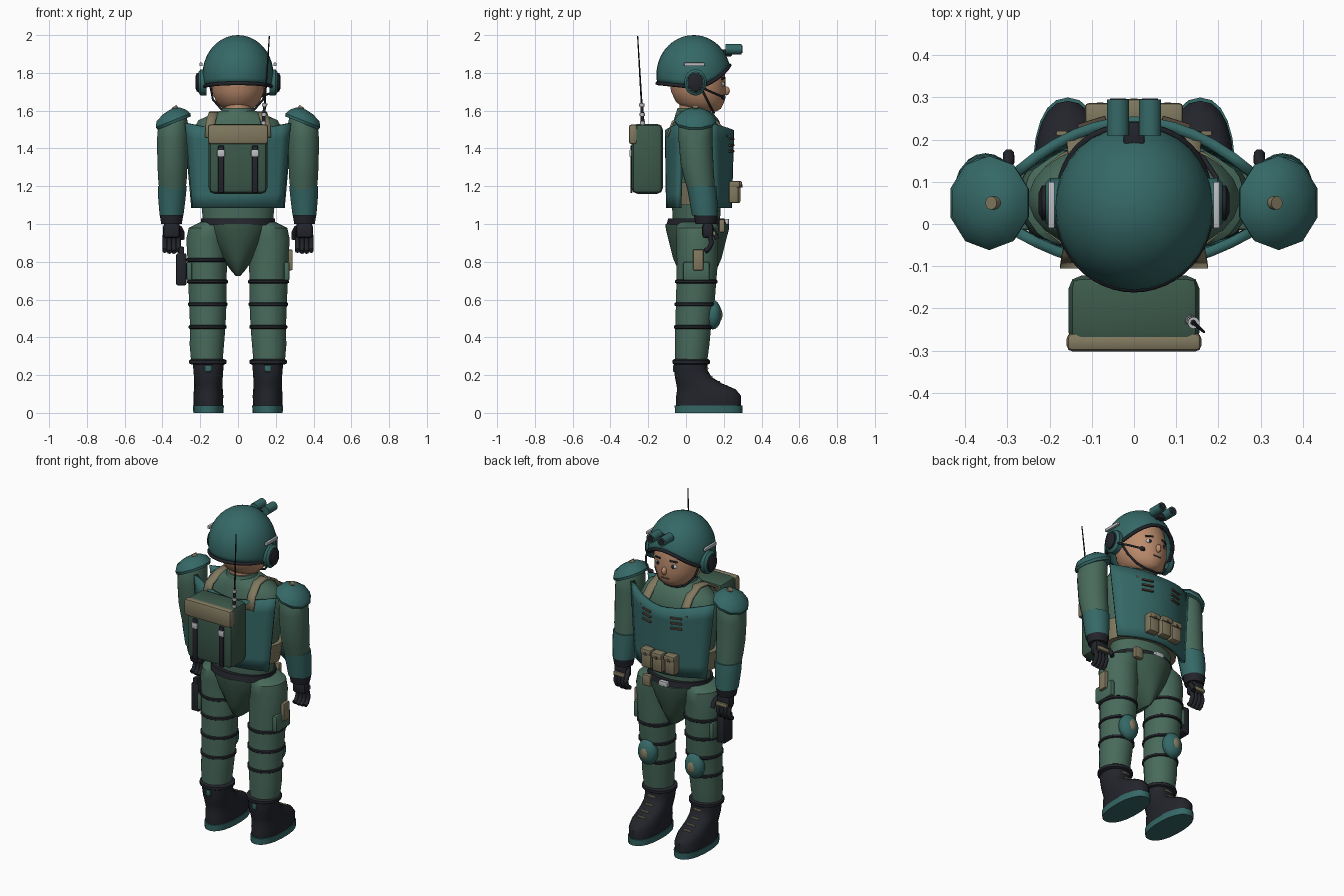
import bpy, bmesh, math
from mathutils import Matrix, Vector, Euler

def mat(name, c):
    m = bpy.data.materials.new(name)
    m.diffuse_color = (*c, 1)
    return m

TEAL = mat("teal", (0.035, 0.14, 0.135)); GREEN = mat("green", (0.065, 0.145, 0.105))
DARK = mat("dark_green", (0.045, 0.1, 0.07)); TAN = mat("tan", (0.22, 0.19, 0.115))
BLACK = mat("black", (0.016, 0.018, 0.024)); SKIN = mat("skin", (0.5, 0.26, 0.15))
SILVER = mat("silver", (0.5, 0.52, 0.54)); WHITE = mat("white", (0.8, 0.8, 0.78))
BROWN = mat("brown", (0.09, 0.065, 0.045))

def finish(name, bm, m):
    bmesh.ops.recalc_face_normals(bm, faces=bm.faces)
    me = bpy.data.meshes.new(name)
    bm.to_mesh(me); bm.free()
    me.materials.append(m)
    ob = bpy.data.objects.new(name, me)
    bpy.context.collection.objects.link(ob)
    return ob

def skin_rings(bm, rings, cap=True):
    n = len(rings[0])
    for a, b in zip(rings, rings[1:]):
        for i in range(n):
            bm.faces.new((a[i], a[(i + 1) % n], b[(i + 1) % n], b[i]))
    if cap:
        bm.faces.new(rings[0]); bm.faces.new(rings[-1])

def loft(name, m, rings, n=20, e=2.0, loc=(0, 0, 0), rot=(0, 0, 0)):
    """Stack of superellipse rings (cx, cy, z, rx, ry)."""
    bm = bmesh.new()
    f = lambda v: math.copysign(abs(v) ** (2 / e), v)
    angs = [2 * math.pi * (i + 0.5) / n for i in range(n)]
    skin_rings(bm, [[bm.verts.new((cx + rx * f(math.cos(a)), cy + ry * f(math.sin(a)), z)) for a in angs]
                    for cx, cy, z, rx, ry in rings])
    bm.transform(Matrix.Translation(loc) @ Euler(rot).to_matrix().to_4x4())
    return finish(name, bm, m)

def box(name, m, c, size, bev=0.008, rot=(0, 0, 0)):
    bm = bmesh.new()
    bmesh.ops.create_cube(bm, size=1, matrix=Matrix.Diagonal((*size, 1)))
    if bev:
        bmesh.ops.bevel(bm, geom=bm.edges[:], offset=bev, segments=2, affect='EDGES', profile=0.5)
    bm.transform(Matrix.Translation(c) @ Euler(rot).to_matrix().to_4x4())
    return finish(name, bm, m)

def ball(name, m, c, r, u=20, v=12):
    bm = bmesh.new()
    bmesh.ops.create_uvsphere(bm, u_segments=u, v_segments=v, radius=1,
                              matrix=Matrix.Translation(c) @ Matrix.Diagonal((*r, 1)))
    return finish(name, bm, m)

def rod(name, m, p, q, r1, r2=None, n=14):
    p, q = Vector(p), Vector(q)
    bm = bmesh.new()
    bmesh.ops.create_cone(bm, cap_ends=True, segments=n, radius1=r1, radius2=r1 if r2 is None else r2,
                          depth=(q - p).length)
    bm.transform(Matrix.Translation((p + q) / 2) @ (q - p).to_track_quat('Z', 'Y').to_matrix().to_4x4())
    return finish(name, bm, m)

def tube(name, m, pts, r, cyclic=False):
    cu = bpy.data.curves.new(name, 'CURVE')
    cu.dimensions = '3D'; cu.bevel_depth = r; cu.bevel_resolution = 2; cu.use_fill_caps = True
    sp = cu.splines.new('POLY')
    sp.points.add(len(pts) - 1)
    for a, p in zip(sp.points, pts):
        a.co = (*p, 1)
    sp.use_cyclic_u = cyclic
    cu.materials.append(m)
    ob = bpy.data.objects.new(name, cu)
    bpy.context.collection.objects.link(ob)

def solid(ob, t, off=0):
    md = ob.modifiers.new("thickness", 'SOLIDIFY')
    md.thickness = t; md.offset = off

def sheet(name, m, rows, t):
    bm = bmesh.new()
    vs = [[bm.verts.new(p) for p in r] for r in rows]
    for a, b in zip(vs, vs[1:]):
        for i in range(len(a) - 1):
            bm.faces.new((a[i], a[i + 1], b[i + 1], b[i]))
    solid(finish(name, bm, m), t)

def ribbon(name, m, pts, w, t=0.012):
    sheet(name, m, [[(x - w / 2, y, z), (x + w / 2, y, z)] for x, y, z in pts], t)

# Torso, collar, neck, waist
loft("torso", GREEN, [(0, .055, 1.0, .185, .125), (0, .055, 1.1, .195, .13), (0, .06, 1.3, .235, .145),
     (0, .06, 1.48, .25, .14), (0, .055, 1.55, .21, .12), (0, .045, 1.585, .13, .1), (0, .04, 1.6, .09, .085)], 28)
loft("collar", GREEN, [(0, .04, 1.56, .105, .1), (0, .04, 1.6, .09, .09), (0, .04, 1.615, .085, .085)])
loft("neck", SKIN, [(0, .04, 1.58, .07, .075), (0, .04, 1.68, .07, .075)])
loft("cummerbund", TAN, [(0, .06, 1.1, .225, .14), (0, .06, 1.22, .245, .15)], 28)
loft("belt", BLACK, [(0, .055, .995, .197, .16), (0, .055, 1.03, .197, .15)], 28)
box("belt_buckle", SILVER, (0, .215, 1.01), (.06, .025, .035), .005)
box("belt_pouch", TAN, (.13, .19, .99), (.055, .03, .07))
loft("pelvis", DARK, [(0, .06, .725, .012, .07), (0, .06, .75, .035, .1), (0, .06, .82, .085, .13), (0, .06, .9, .135, .15),
     (0, .06, .97, .165, .168), (0, .06, 1.0, .17, .17)], 24)

# Curved chest and back plates
for name, y0, k, w in (("chest_plate", .243, -1.55, .28), ("back_plate", -.1, 1.05, .275)):
    rows = []
    for j in range(7):
        t = j / 6
        hw = w * (.86 + .14 * t)
        rows.append([(hw * u / 6, y0 + k * (hw * u / 6) ** 2 - (.012 if k < 0 else -.006) * (1 - t),
                      1.085 + t * (.41 + .04 * abs(u / 6) ** 1.5)) for u in range(-6, 7)])
    sheet(name, TEAL, rows, .024)
for s in (-1, 1):
    ribbon("shoulder_strap", TAN, [(s * .15, -.1, 1.46), (s * .145, -.07, 1.54), (s * .13, .0, 1.585),
           (s * .125, .07, 1.59), (s * .13, .15, 1.555), (s * .135, .2, 1.5), (s * .135, .215, 1.46)], .05)
    for i in range(3):
        box("chest_vent", BROWN, (s * .1, .24, 1.385 + i * .032), (.07, .014, .011), .003, (0, 0, -s * .3))
for x in (-.08, 0, .08):
    box("ammo_pouch", TAN, (x, .262 - abs(x) * .12, 1.165), (.068, .052, .11), .01)
    box("ammo_pouch_flap", TAN, (x, .267 - abs(x) * .12, 1.21), (.072, .058, .035), .008)
    box("pouch_snap", BROWN, (x, .294 - abs(x) * .12, 1.2), (.016, .008, .016), 0)

# Backpack with radio antenna
box("backpack", DARK, (0, -.205, 1.345), (.31, .165, .37), .03)
box("backpack_flap", TAN, (0, -.28, 1.475), (.32, .045, .105), .015)
for s in (-1, 1):
    box("backpack_strap", BLACK, (s * .09, -.289, 1.29), (.03, .012, .25), .003)
    box("backpack_clip", SILVER, (s * .09, -.294, 1.375), (.04, .012, .035), .004)
rod("antenna_base", BLACK, (.133, -.228, 1.5), (.141, -.234, 1.64), .011, .007)
rod("antenna", BLACK, (.141, -.234, 1.62), (.166, -.256, 1.995), .005, .003, 8)
for z in (1.535, 1.58, 1.63):
    d = (z - 1.5) / .14
    rod("antenna_collar", SILVER, (.133 + .008 * d, -.228 - .006 * d, z - .008),
        (.134 + .008 * d, -.229 - .006 * d, z + .008), .014)

# Head and face
loft("head", SKIN, [(0, .1, 1.595, .045, .06), (0, .09, 1.61, .08, .095), (0, .075, 1.645, .115, .128),
     (0, .065, 1.7, .138, .145), (0, .06, 1.77, .143, .15), (0, .05, 1.85, .135, .145), (0, .045, 1.92, .1, .11)], 28)
ball("nose", SKIN, (0, .212, 1.705), (.015, .02, .024), 12, 8)
box("mouth", BROWN, (0, .201, 1.658), (.05, .012, .008), .002)
for s in (-1, 1):
    ball("eye", WHITE, (s * .052, .193, 1.74), (.021, .012, .013), 12, 8)
    ball("pupil", BLACK, (s * .052, .202, 1.74), (.01, .006, .011), 10, 6)
    box("eyebrow", BLACK, (s * .053, .197, 1.771), (.048, .012, .011), .003, (0, s * .12, -s * .35))
    tube("chin_strap", BLACK, [(s * .148, .07, 1.74), (s * .133, .11, 1.66), (s * .09, .135, 1.61),
                               (s * .04, .145, 1.592), (0, .148, 1.59)], .006)

# Helmet: dome with a brow cut higher in front
def helm(a, t):
    sn = math.sin(a)
    zr = 1.725 + .115 * max(0, sn) ** 2 + .02 * max(0, -sn)
    p = t * math.acos((zr - 1.79) / .21)
    return (.188 * math.sin(p) * math.cos(a), .04 + .197 * math.sin(p) * sn, 1.79 + .21 * math.cos(p))
bm = bmesh.new()
N = 32
rings = [[bm.verts.new(helm(2 * math.pi * i / N, j / 12)) for i in range(N)] for j in range(1, 13)]
skin_rings(bm, rings, False)
top = bm.verts.new((0, .04, 2.0))
for i in range(N):
    bm.faces.new((top, rings[0][i], rings[0][(i + 1) % N]))
solid(finish("helmet", bm, TEAL), .014, -1)
tube("helmet_rim", BLACK, [helm(2 * math.pi * i / 48, 1) for i in range(48)], .01, True)
box("goggle_mount", BLACK, (0, .213, 1.905), (.05, .06, .035), .006)
for s in (-1, 1):
    rod("night_goggle", TEAL, (s * .038, .21, 1.925), (s * .038, .295, 1.925), .027)
    rod("goggle_lens", BLACK, (s * .038, .29, 1.925), (s * .038, .298, 1.925), .02)
    box("helmet_rail", SILVER, (s * .196, .045, 1.845), (.016, .11, .018), .003)
    loft("ear_cup", TEAL, [(0, 0, 0, .07, .06), (0, 0, .03, .07, .06), (0, 0, .042, .055, .048)], 20,
         loc=(s * .168, .05, 1.75), rot=(0, s * math.pi / 2, 0))
    loft("ear_cup_pad", BLACK, [(0, 0, 0, .055, .045), (0, 0, .05, .05, .042), (0, 0, .058, .03, .025)], 20,
         loc=(s * .168, .05, 1.75), rot=(0, s * math.pi / 2, 0))
tube("microphone_boom", BLACK, [(.205, .07, 1.735), (.195, .11, 1.71), (.165, .155, 1.69), (.12, .19, 1.675)], .006)
ball("microphone", BLACK, (.105, .197, 1.672), (.02, .013, .013), 12, 8)

# Arms, guards, hands
for s in (-1, 1):
    X = s * .347
    loft("arm", GREEN, [(X, .08 + .02, 1.05, .058, .06), (X, .085, 1.15, .068, .068), (X, .07, 1.24, .077, .08),
         (X, .058, 1.32, .081, .087), (X, .05, 1.45, .083, .09), (s * .343, .05, 1.53, .08, .09),
         (s * .325, .05, 1.58, .05, .06)], 18)
    loft("forearm_guard", TEAL, [(X + s * .005, .1, 1.045, .064, .068), (X + s * .003, .09, 1.14, .074, .075),
         (X, .082, 1.2, .077, .078)], 18)
    loft("glove_cuff", BLACK, [(X + s * .005, .105, 1.0, .055, .055), (X + s * .005, .105, 1.045, .063, .063)], 18)
    loft("shoulder_guard", TEAL, [(0, 0, -.025, .1, .108), (0, 0, -.01, .104, .112), (0, 0, .018, .088, .095),
         (-s * .01, 0, .04, .05, .055), (-s * .015, 0, .048, .015, .017)], 10, loc=(s * .347, .05, 1.558), rot=(0, s * .38, 0))
    rod("shoulder_stud", TAN, (s * .325, .05, 1.6), (s * .339, .05, 1.622), .016)
    box("palm", BLACK, (X + s * .004, .115, .965), (.09, .06, .08), .018)
    box("knuckle_guard", TAN, (X + s * .004, .15, .95), (.075, .016, .024), .005)
    for i in range(4):
        x = X + s * .004 + (i - 1.5) * .024
        tube("finger", BLACK, [(x, .125, .94), (x, .135, .9), (x, .12, .868), (x, .1, .858 - .006 * (i in (1, 2)))], .013)
    tube("thumb", BLACK, [(s * .31, .12, .98), (s * .297, .15, .955), (s * .297, .165, .92)], .014)

# Legs, straps, knee pads, boots
LEG = [(.28, .165, .028, .085, .086), (.36, .165, .033, .092, .092), (.46, .16, .038, .095, .096), (.6, .16, .05, .101, .104),
       (.8, .163, .06, .105, .11), (.92, .165, .06, .11, .112), (.98, .15, .06, .112, .115), (1.01, .13, .06, .07, .1)]
def leg_at(z):
    for a, b in zip(LEG, LEG[1:]):
        if z <= b[0]:
            t = (z - a[0]) / (b[0] - a[0])
            return [a[i] + t * (b[i] - a[i]) for i in range(1, 5)]
for s in (-1, 1):
    loft("leg", GREEN, [(s * x, y, z, rx, ry) for z, x, y, rx, ry in LEG], 20)
    for z in (.455, .575, .695) + ((.81,) if s < 0 else ()):
        x, y, rx, ry = leg_at(z)
        loft("leg_strap", BLACK, [(s * x, y, z + dz, rx + g, ry + g) for dz, g in
             ((-.01, .001), (-.006, .007), (.006, .007), (.01, .001))], 20)
    ball("knee_pad", TEAL, (s * .16, .142, .52), (.062, .046, .078))
    ball("knee_pad_cap", TAN, (s * .16, .156, .52), (.036, .037, .05))
    box("thigh_pocket", GREEN, (s * .258, .055, .75), (.03, .14, .1), .01)
    C = s * .157
    loft("boot", BLACK, [(C, .12, .035, .078, .172), (C, .12, .09, .08, .172), (C, .108, .125, .077, .155),
         (C, .07, .155, .076, .122), (C, .038, .19, .077, .097), (C, .025, .23, .08, .087), (C, .025, .28, .085, .09)], 22, 2.3)
    loft("boot_sole", TEAL, [(C, .12, 0, .08, .178), (C, .12, .038, .083, .18)], 22, 2.3)
    loft("boot_collar", BLACK, [(s * .16, .027, .256, .088, .09), (s * .16, .027, .262, .1, .099),
         (s * .16, .027, .278, .1, .099), (s * .16, .027, .285, .088, .09)], 22)
    box("boot_heel_tab", TEAL, (C, -.064, .235), (.03, .008, .035), .002)
    for y, z in ((.112, .235), (.135, .19), (.175, .163), (.215, .143)):
        box("boot_lace", TAN, (C, y, z), (.055, .012, .01), .003)
box("holster", BLACK, (-.3, .05, .76), (.055, .09, .17), .01)
box("pistol_grip", BLACK, (-.3, .03, .85), (.03, .045, .06), .006)
box("thigh_pouch", TAN, (.277, .065, .81), (.025, .055, .11), .006)

# Smooth shading with sharp edges kept
for o in bpy.data.objects:
    o.select_set(o.type == 'MESH')
bpy.context.view_layer.objects.active = next(o for o in bpy.data.objects if o.type == 'MESH')
bpy.ops.object.shade_smooth_by_angle(angle=math.radians(38))
